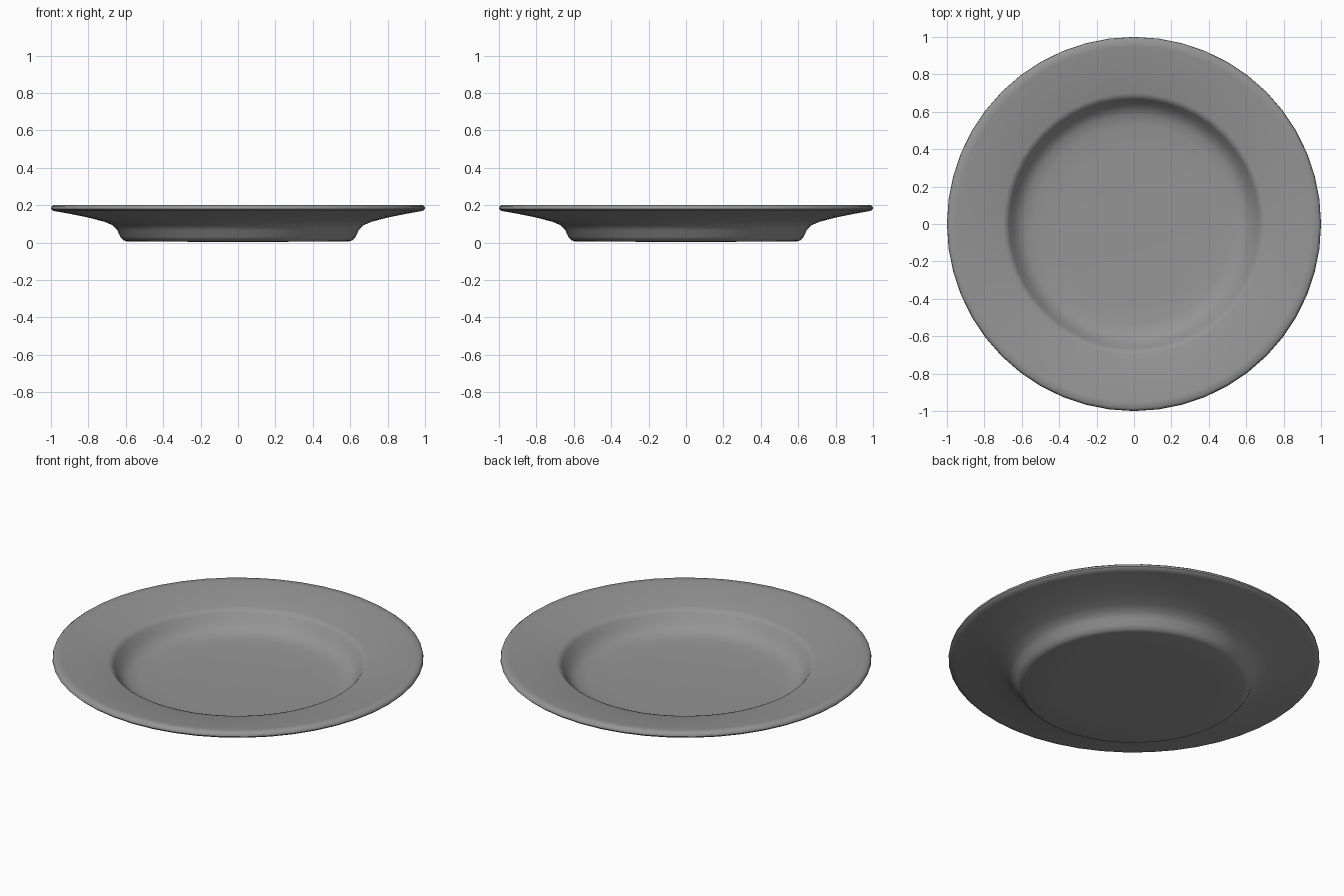
import bpy, bmesh, math

if "Cube" in bpy.data.objects:
    bpy.data.objects.remove(bpy.data.objects["Cube"])

# Half profile (radius, height): underside centre, foot, rim, well, floor centre
PROFILE = [
    (0, 0.004), (0.45, 0.005), (0.595, 0.007), (0.612, 0.012), (0.63, 0.032),
    (0.645, 0.066), (0.67, 0.093), (0.715, 0.112), (0.805, 0.135), (0.90, 0.154),
    (0.965, 0.166), (0.99, 0.17), (1.0, 0.18), (0.998, 0.192), (0.985, 0.202),
    (0.95, 0.2), (0.82, 0.18), (0.70, 0.161), (0.682, 0.156), (0.668, 0.138),
    (0.645, 0.104), (0.618, 0.075), (0.585, 0.057), (0.53, 0.047), (0.40, 0.042),
    (0, 0.04),
]
STEPS = 48

# Spin the profile into a closed plate
bm = bmesh.new()
verts = [bm.verts.new((r, 0, z)) for r, z in PROFILE]
edges = [bm.edges.new(pair) for pair in zip(verts, verts[1:])]
bmesh.ops.spin(bm, geom=verts + edges, cent=(0, 0, 0), axis=(0, 0, 1),
               angle=math.tau, steps=STEPS, use_duplicate=False)
bmesh.ops.remove_doubles(bm, verts=bm.verts, dist=1e-4)
bmesh.ops.recalc_face_normals(bm, faces=bm.faces)

mesh = bpy.data.meshes.new("plate")
bm.to_mesh(mesh)
bm.free()
plate = bpy.data.objects.new("plate", mesh)
bpy.context.collection.objects.link(plate)

# Dark grey glaze
glaze = bpy.data.materials.new("dark_grey_glaze")
glaze.diffuse_color = (0.3, 0.3, 0.3, 1)
glaze.use_nodes = True
glaze.node_tree.nodes["Principled BSDF"].inputs["Base Color"].default_value = glaze.diffuse_color
mesh.materials.append(glaze)

# Smooth surface, crisp foot edge
bpy.context.view_layer.objects.active = plate
plate.select_set(True)
bpy.ops.object.shade_smooth_by_angle(angle=math.radians(50))
